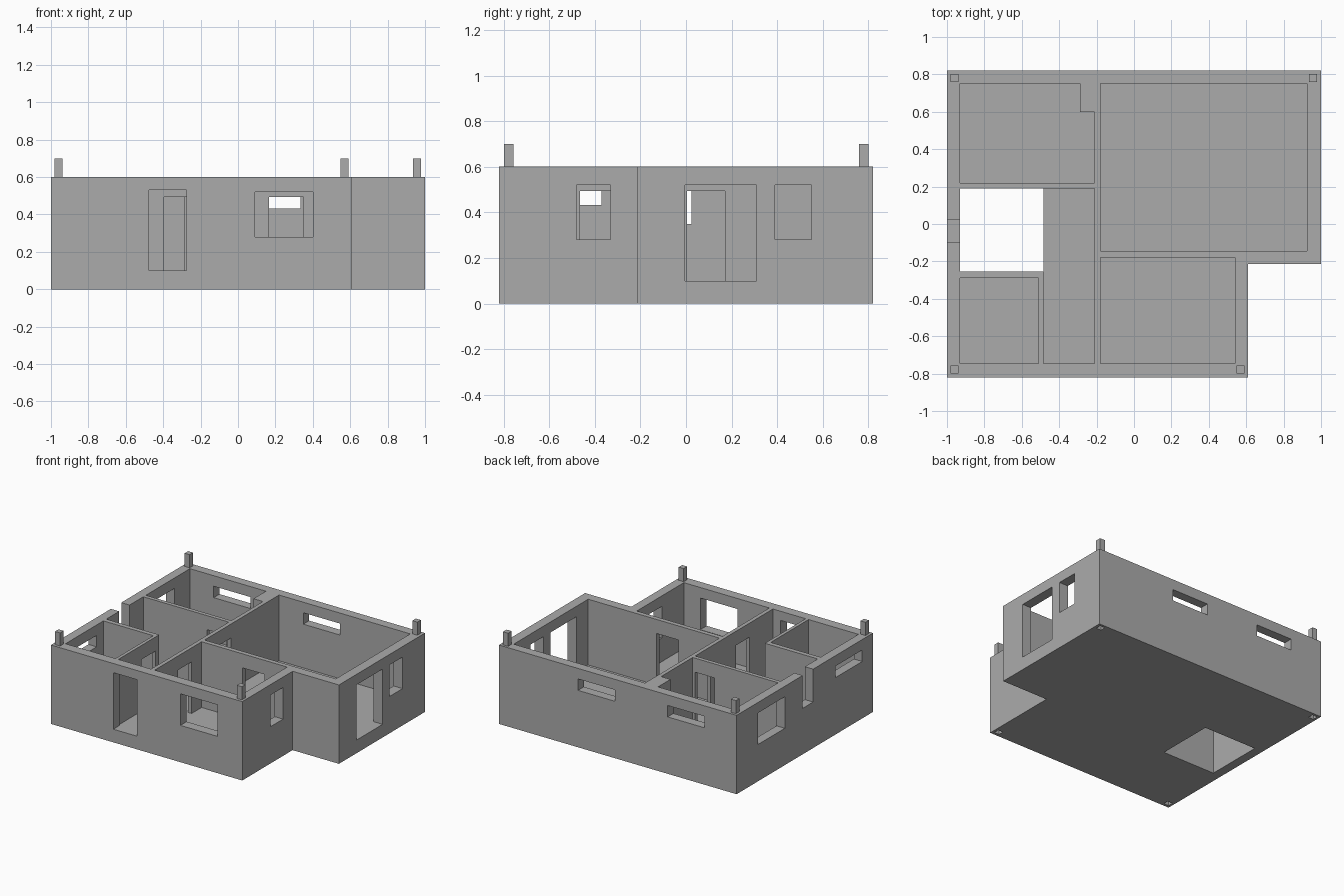
import bpy
import bmesh

cube = bpy.data.objects.get("Cube")
if cube:
    bpy.data.objects.remove(cube, do_unlink=True)

FLOOR, TOP, OVER = 0.10, 0.60, 0.80
HEAD, DOOR = 0.52, 0.493          # window head and inner door head

grey = bpy.data.materials.new("plain_grey")
grey.use_nodes = True
colour = (0.41, 0.41, 0.41, 1)
grey.diffuse_color = colour
grey.node_tree.nodes["Principled BSDF"].inputs["Base Color"].default_value = colour


def finish(name, bm):
    bmesh.ops.recalc_face_normals(bm, faces=bm.faces)
    mesh = bpy.data.meshes.new(name)
    bm.to_mesh(mesh)
    bm.free()
    mesh.materials.append(grey)
    obj = bpy.data.objects.new(name, mesh)
    bpy.context.collection.objects.link(obj)
    return obj


def prism(name, outline, z0, z1):
    bm = bmesh.new()
    face = bm.faces.new([bm.verts.new((x, y, z0)) for x, y in outline])
    up = bmesh.ops.extrude_face_region(bm, geom=[face])["geom"]
    bmesh.ops.translate(bm, vec=(0, 0, z1 - z0),
                        verts=[v for v in up if isinstance(v, bmesh.types.BMVert)])
    return finish(name, bm)


def box(name, x0, x1, y0, y1, z0, z1):
    return prism(name, [(x0, y0), (x1, y0), (x1, y1), (x0, y1)], z0, z1)


# Solid block with the stepped front corner
house = prism("house_shell", [(-1, -0.82), (0.61, -0.82), (0.61, -0.215),
                              (1, -0.215), (1, 0.82), (-1, 0.82)], 0, TOP)


def cut(*size):
    cutter = box("cutter", *size)
    cutter.hide_render = True
    mod = house.modifiers.new("cut", "BOOLEAN")
    mod.operation, mod.solver, mod.object = "DIFFERENCE", "EXACT", cutter
    bpy.context.view_layer.objects.active = house
    bpy.ops.object.modifier_apply(modifier=mod.name)
    bpy.data.objects.remove(cutter, do_unlink=True)


# Rooms: x range, y range
for room in [
    (-0.18, 0.925, -0.145, 0.75),     # main room
    (-0.18, 0.54, -0.745, -0.18),     # front right room
    (-0.93, -0.51, -0.745, -0.29),    # front left room
    (-0.485, -0.21, -0.745, 0.19),    # hallway
    (-0.93, -0.40, -0.255, 0.19),     # stairwell space
    (-0.93, -0.29, 0.22, 0.75),       # back left room
    (-0.32, -0.21, 0.22, 0.60),       # its part beside the corner duct
]:
    cut(*room, FLOOR, OVER)

# Stairwell opening through the floor
cut(-0.93, -0.485, -0.255, 0.19, -0.1, 0.2)

# Openings in walls facing front and back: x range, y range, z range
for opening in [
    (-0.475, -0.275, -0.9, -0.70, FLOOR, 0.53),   # front door
    (0.09, 0.40, -0.9, -0.70, 0.28, HEAD),        # front window
    (0.025, 0.335, 0.70, 0.9, 0.433, HEAD),       # back windows
    (-0.73, -0.42, 0.70, 0.9, 0.433, HEAD),
    (0.165, 0.35, -0.20, -0.12, FLOOR, DOOR),     # inner doors
    (-0.395, -0.23, 0.17, 0.24, FLOOR, DOOR),
]:
    cut(*opening)

# Openings in walls facing the sides
for opening in [
    (0.50, 0.65, -0.48, -0.33, 0.28, HEAD),       # front room window
    (0.90, 1.1, -0.005, 0.31, FLOOR, HEAD),       # terrace door
    (0.90, 1.1, 0.39, 0.55, 0.28, HEAD),          # main room window
    (-1.1, -0.90, 0.24, 0.565, 0.28, HEAD),       # back room window
    (-1.1, -0.90, -0.69, -0.37, 0.433, HEAD),     # front left window
    (-1.1, -0.90, -0.10, 0.025, 0.35, OVER),      # stair window, open on top
    (-0.23, -0.16, 0.005, 0.17, FLOOR, DOOR),     # inner doors
    (-0.23, -0.16, -0.465, -0.30, FLOOR, DOOR),
    (-0.53, -0.47, -0.465, -0.30, FLOOR, DOOR),
]:
    cut(*opening)

# Stacking pegs on the corners, with matching sockets underneath
R = 0.021
for name, x, y in [("front_right", -0.96, -0.777), ("front_left", 0.57, -0.777),
                   ("back_right", -0.96, 0.78), ("back_left", 0.957, 0.78)]:
    cut(x - R, x + R, y - R, y + R, -0.1, 0.1)
    box(name + "_peg", x - R, x + R, y - R, y + R, TOP, 0.70)

# Merge coplanar faces left by the cuts
bm = bmesh.new()
bm.from_mesh(house.data)
bmesh.ops.remove_doubles(bm, verts=bm.verts, dist=0.0001)
bmesh.ops.dissolve_limit(bm, angle_limit=0.01, verts=bm.verts, edges=bm.edges)
bm.to_mesh(house.data)
bm.free()
